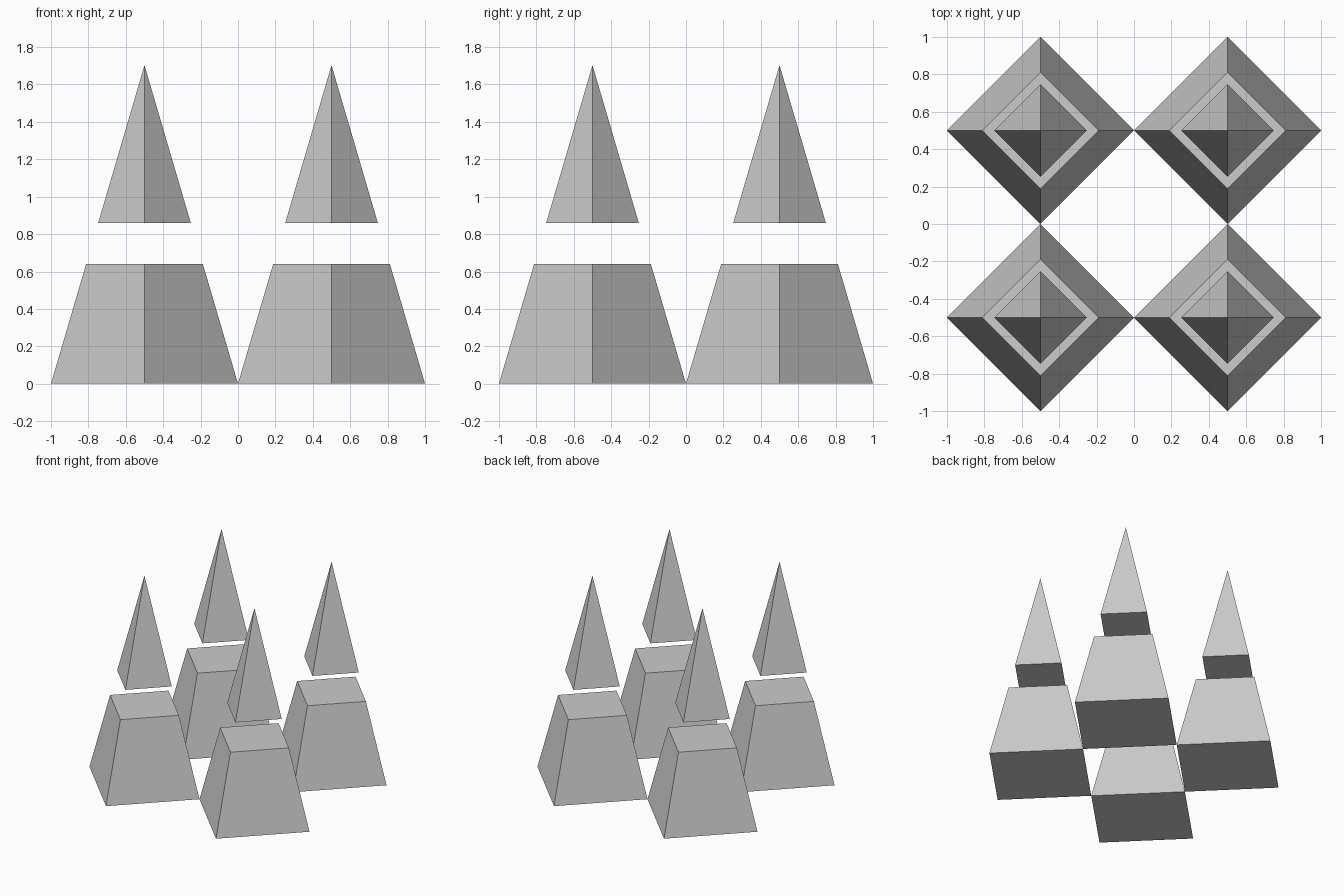
import bpy

if "Cube" in bpy.data.objects:
    bpy.data.objects.remove(bpy.data.objects["Cube"])

APEX = 1.703     # height of each full spire
RADIUS = 0.5     # corner radius at the ground
GAP_LOW, GAP_HIGH = 0.639, 0.859


def radius_at(z):
    return RADIUS * (1 - z / APEX)


def spire_section(name, x, y, z0, z1):
    """Four-sided slice of a spire, corners pointing along x and y."""
    bpy.ops.mesh.primitive_cone_add(
        vertices=4, radius1=radius_at(z0), radius2=radius_at(z1),
        depth=z1 - z0, location=(x, y, (z0 + z1) / 2))
    bpy.context.object.name = name


# Four spires, each a truncated base with a floating tip
for row, y in (("front", -0.5), ("back", 0.5)):
    for side, x in (("left", -0.5), ("right", 0.5)):
        spire_section(f"{row}_{side}_base", x, y, 0, GAP_LOW)
        spire_section(f"{row}_{side}_tip", x, y, GAP_HIGH, APEX)
